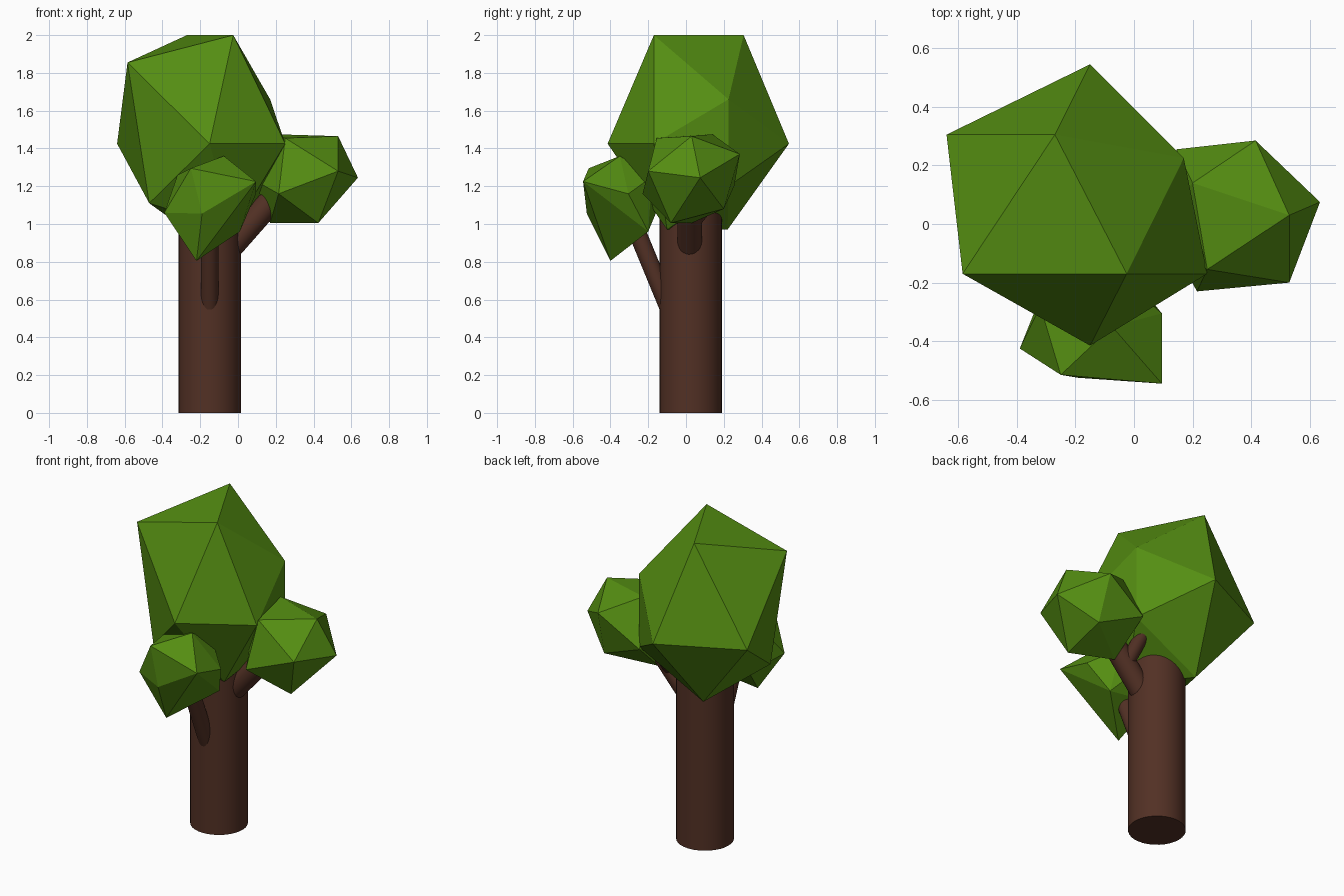
import bpy, bmesh
from mathutils import Vector


def material(name, color):
    m = bpy.data.materials.new(name)
    m.diffuse_color = (*color, 1)
    return m


BARK = material("bark", (0.085, 0.03, 0.018))
LEAF = material("leaf", (0.09, 0.27, 0.006))


def limb(name, start, end, radius):
    """Round smooth cylinder between two points."""
    a, b = Vector(start), Vector(end)
    bpy.ops.mesh.primitive_cylinder_add(vertices=32, radius=radius, depth=(b - a).length,
                                        location=(a + b) / 2)
    ob = bpy.context.object
    ob.name = name
    ob.rotation_euler = (b - a).to_track_quat('Z', 'Y').to_euler()
    ob.data.materials.append(BARK)
    bpy.ops.object.shade_smooth_by_angle()


def foliage(name, corners):
    """Irregular faceted clump: convex hull of its twelve corners."""
    bm = bmesh.new()
    for c in corners:
        bm.verts.new(c)
    hull = bmesh.ops.convex_hull(bm, input=bm.verts)
    loose = [v for v in bm.verts if not v.link_faces]
    bmesh.ops.delete(bm, geom=loose, context='VERTS')
    bmesh.ops.recalc_face_normals(bm, faces=bm.faces)
    me = bpy.data.meshes.new(name)
    bm.to_mesh(me)
    bm.free()
    me.materials.append(LEAF)
    bpy.context.collection.objects.link(bpy.data.objects.new(name, me))


# Trunk and branches
limb("trunk", (-0.15, 0.025, 0), (-0.15, 0.025, 1.2), 0.165)
limb("front_branch", (-0.15, -0.07, 0.50), (-0.15, -0.33, 1.13), 0.047)
limb("right_branch", (-0.08, 0.02, 0.832), (0.20, 0.02, 1.15), 0.066)
limb("branch_fork", (0.08, 0.05, 1.03), (0.06, 0.17, 1.18), 0.042)

# Large crown: front tip, front ring, back ring, back tip
foliage("main_crown", [
    (-0.15, -0.415, 1.425),
    (-0.025, -0.17, 2.0), (-0.585, -0.17, 1.855), (-0.47, -0.17, 1.11),
    (-0.025, -0.1, 0.97), (0.25, -0.17, 1.425),
    (-0.64, 0.305, 1.425), (-0.27, 0.305, 2.0), (0.17, 0.225, 1.66),
    (0.17, 0.225, 1.2), (-0.275, 0.22, 0.97),
    (-0.15, 0.545, 1.425)])

# Clump on the right branch
foliage("right_clump", [
    (0.53, 0.03, 1.465), (0.25, -0.155, 1.455), (0.2, 0.14, 1.475),
    (0.635, 0.075, 1.245), (0.53, -0.2, 1.28), (0.415, 0.285, 1.37),
    (0.215, -0.23, 1.16), (0.145, 0.255, 1.2), (0.09, 0.0, 1.23),
    (0.425, -0.08, 1.005), (0.17, 0.03, 1.005), (0.43, 0.2, 1.08)])

# Clump on the front branch
foliage("front_clump", [
    (-0.075, -0.35, 1.36), (-0.25, -0.515, 1.295), (-0.32, -0.28, 1.26),
    (-0.05, -0.18, 1.25), (0.095, -0.545, 1.225), (0.095, -0.305, 1.16),
    (-0.19, -0.525, 1.055), (-0.39, -0.425, 1.06), (-0.3, -0.2, 1.0),
    (-0.1, -0.15, 1.08), (0.01, -0.2, 0.96), (-0.22, -0.4, 0.805)])
